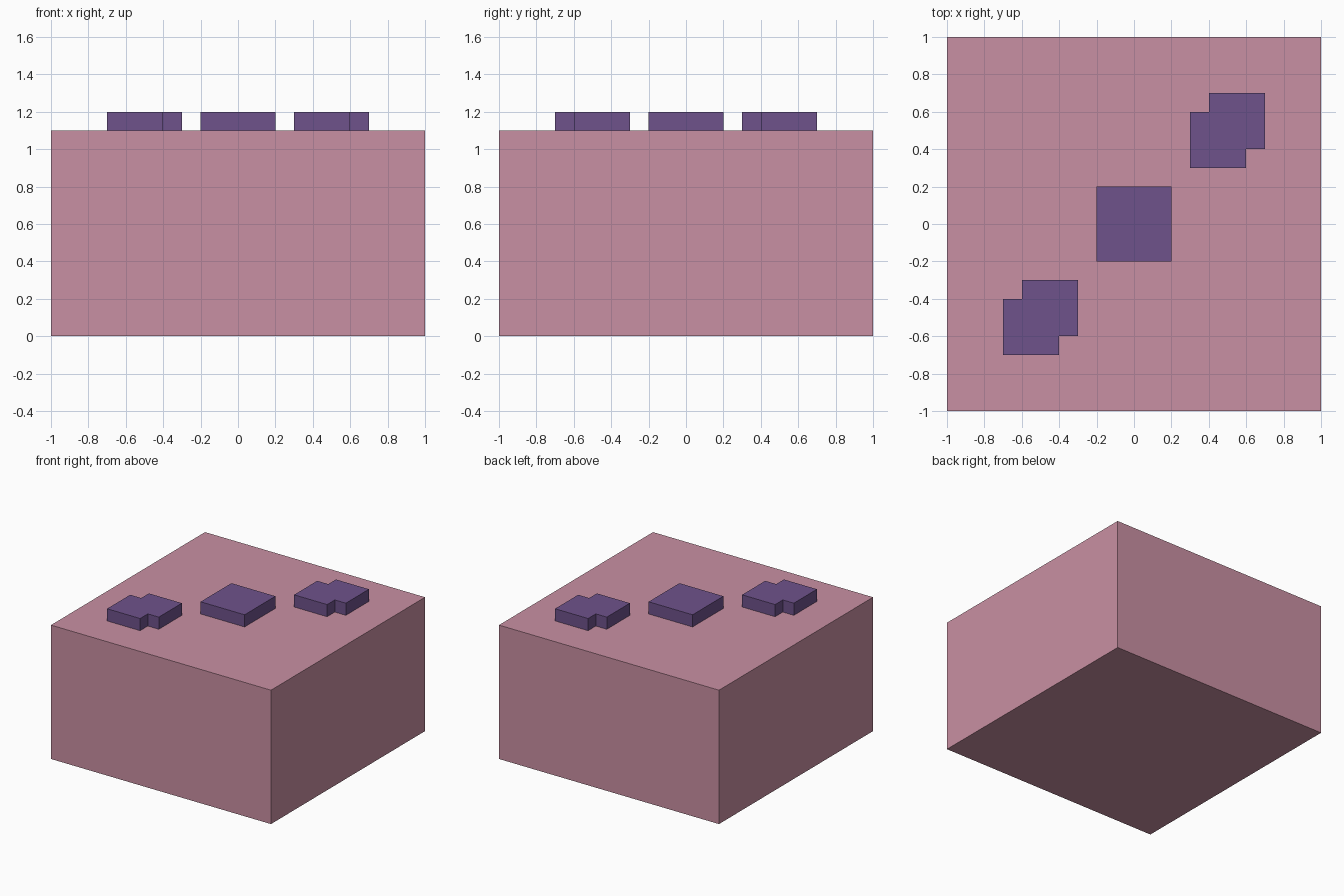
import bpy, bmesh

if "Cube" in bpy.data.objects:
    bpy.data.objects.remove(bpy.data.objects["Cube"])


def material(name, rgb):
    m = bpy.data.materials.new(name)
    m.diffuse_color = (*rgb, 1)
    m.use_nodes = True
    m.node_tree.nodes["Principled BSDF"].inputs["Base Color"].default_value = m.diffuse_color
    return m


pink = material("dusty_pink", (0.584, 0.279, 0.366))
purple = material("muted_purple", (0.156, 0.084, 0.258))


def prism(name, outline, z0, z1, mat):
    # Extrude a flat outline into a solid block
    bm = bmesh.new()
    face = bm.faces.new([bm.verts.new((x, y, z0)) for x, y in outline])
    top = bmesh.ops.extrude_face_region(bm, geom=[face])["geom"]
    for v in top:
        if isinstance(v, bmesh.types.BMVert):
            v.co.z = z1
    bmesh.ops.recalc_face_normals(bm, faces=bm.faces)
    me = bpy.data.meshes.new(name)
    bm.to_mesh(me)
    bm.free()
    me.materials.append(mat)
    ob = bpy.data.objects.new(name, me)
    bpy.context.collection.objects.link(ob)
    return ob


def square(r):
    return [(-r, -r), (r, -r), (r, r), (-r, r)]


# Main block
prism("block", square(1.0), 0, 1.1, pink)

# Square plate in the middle of the top
prism("centre_plate", square(0.2), 1.1, 1.2, purple)

# Stepped plates on the diagonal: outline of two overlapping squares
step = [(-.2, -.2), (.1, -.2), (.1, -.1), (.2, -.1),
        (.2, .2), (-.1, .2), (-.1, .1), (-.2, .1)]
for name, c in (("front_left_plate", -0.5), ("back_right_plate", 0.5)):
    prism(name, [(x + c, y + c) for x, y in step], 1.1, 1.2, purple)
